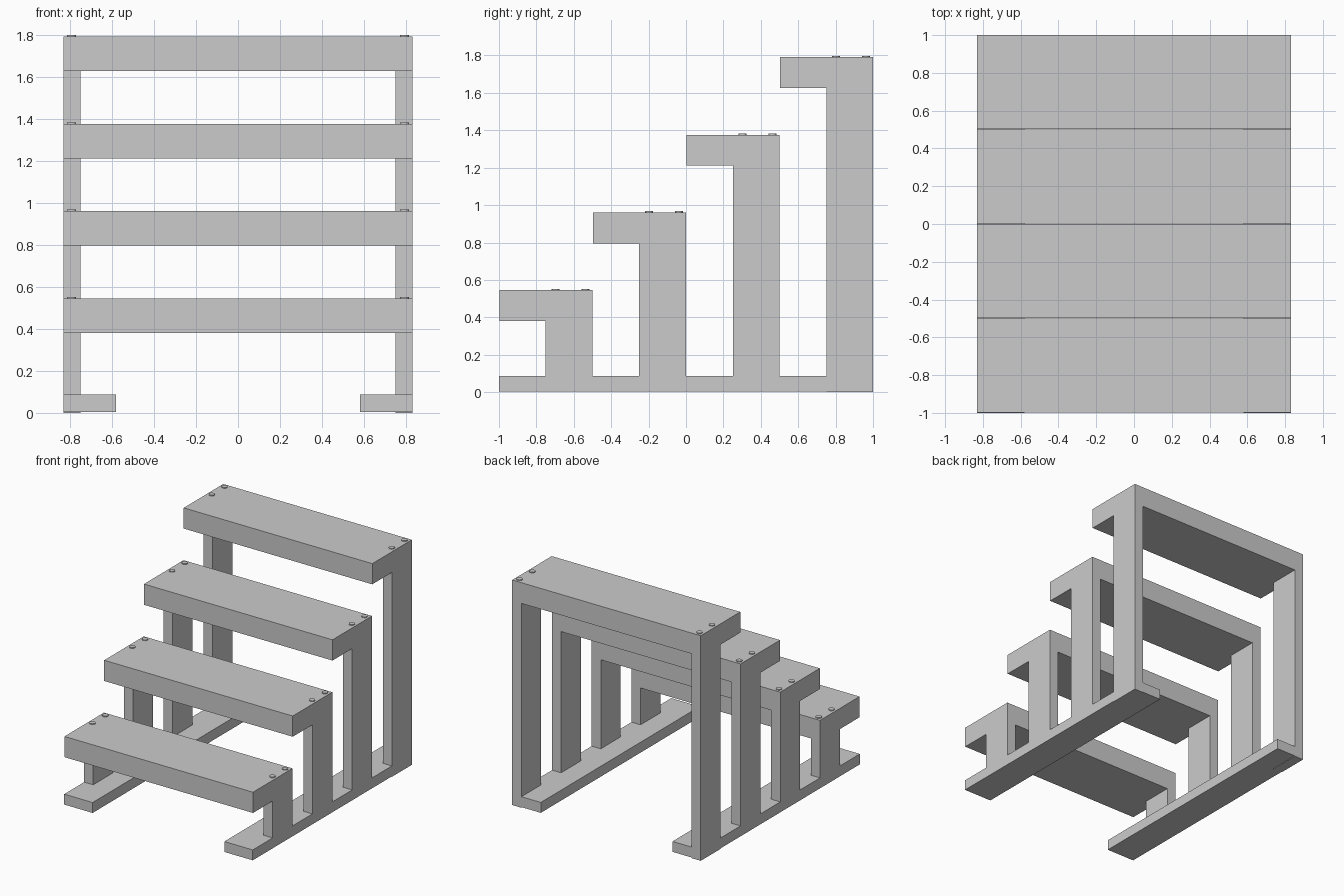
import bpy

if "Cube" in bpy.data.objects:
    bpy.data.objects.remove(bpy.data.objects["Cube"])

W = 0.83            # half width
STEP = 0.4155       # rise per step
RAIL_Z = (0.004, 0.087)


def box(name, lo, hi):
    """Axis-aligned box between two corners."""
    bpy.ops.mesh.primitive_cube_add(size=1, location=[(a + b) / 2 for a, b in zip(lo, hi)])
    ob = bpy.context.object
    ob.name = name
    ob.scale = [b - a for a, b in zip(lo, hi)]
    bpy.ops.object.transform_apply(location=False, rotation=False, scale=True)
    return ob


def side_box(name, s, x0, x1, y, z):
    """Box on the left (s=-1) or right (s=1) side."""
    a, b = sorted((s * x0, s * x1))
    return box(name, (a, y[0], z[0]), (b, y[1], z[1]))


def screw(name, x, y, z):
    """Low bolt head, sunk slightly into the tread."""
    bpy.ops.mesh.primitive_cylinder_add(vertices=20, radius=0.022, depth=0.012, location=(x, y, z + 0.001))
    ob = bpy.context.object
    ob.name = name
    bpy.ops.object.shade_smooth_by_angle()


# base rails
for s in (-1, 1):
    side_box("base_rail", s, 0.58, W, (-1, 0.998), RAIL_Z)

# steps: tread, a post on each side, two bolts per post
for i in range(4):
    back = -0.5 + 0.5 * i
    top = 0.545 + STEP * i
    under = top - 0.165
    box("tread", (-W, back - 0.497, under), (W, back, top))
    foot = 0.0 if i == 3 else RAIL_Z[1]
    for s in (-1, 1):
        side_box("post", s, 0.75, W, (back - 0.25, back), (foot, under))
        for dy in (0.198, 0.038):
            screw("bolt_head", s * 0.792, back - dy, top)
